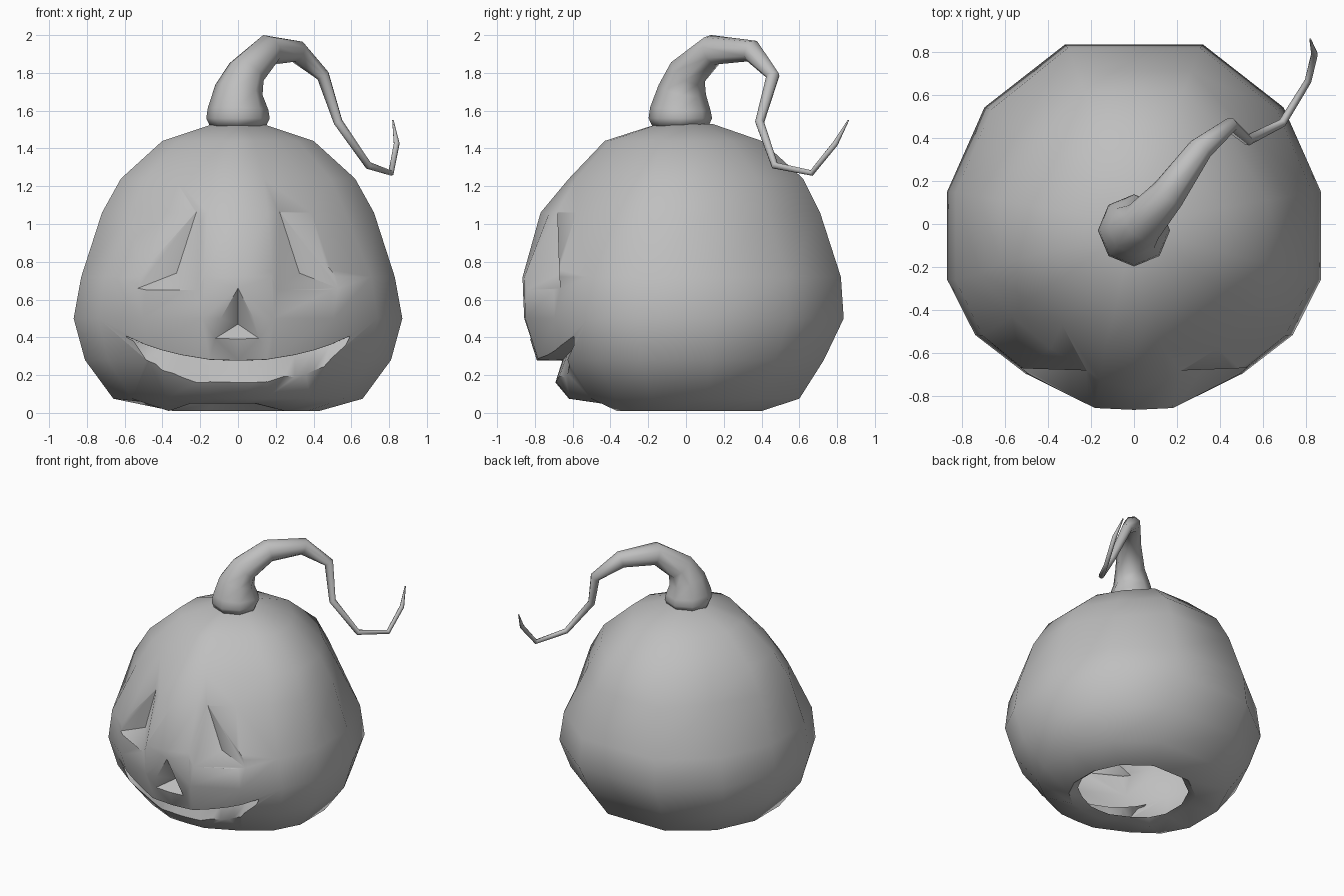
import bpy, bmesh, math
from mathutils import Vector
from mathutils.bvhtree import BVHTree

cube = bpy.data.objects.get("Cube")
if cube:
    bpy.data.objects.remove(cube)

grey = bpy.data.materials.new("plain_grey")
grey.use_nodes = True
GREY = (0.52, 0.52, 0.52, 1)
grey.diffuse_color = GREY
grey.node_tree.nodes["Principled BSDF"].inputs["Base Color"].default_value = GREY


def loft(bm, rings):
    """Skin closed rings of equal length and cap both ends."""
    rows = [[bm.verts.new(p) for p in ring] for ring in rings]
    n = len(rows[0])
    for a, b in zip(rows, rows[1:]):
        for i in range(n):
            j = (i + 1) % n
            bm.faces.new((a[i], a[j], b[j], b[i]))
    bm.faces.new(rows[0][::-1])
    bm.faces.new(rows[-1])
    bmesh.ops.recalc_face_normals(bm, faces=bm.faces)


def make_object(name, bm):
    mesh = bpy.data.meshes.new(name)
    bm.to_mesh(mesh)
    bm.free()
    mesh.materials.append(grey)
    obj = bpy.data.objects.new(name, mesh)
    bpy.context.collection.objects.link(obj)
    return obj


def smooth(bm, degrees):
    for f in bm.faces:
        f.smooth = True
    for e in bm.edges:
        e.smooth = e.calc_face_angle(0) < math.radians(degrees)


# Pumpkin body: one plan outline scaled by height
half = [(0.22, -0.99), (0.58, -0.81), (0.85, -0.6), (1, -0.3),
        (1, 0.18), (0.8, 0.65), (0.37, 1)]
outline = [(0, -1)] + half + [(-x, y) for x, y in reversed(half)]
# height, half width, front depth, back depth
profile = [(0.05, 0.38, 0.37, 0.35), (0.01, 0.43, 0.45, 0.4),
           (0.075, 0.66, 0.62, 0.6), (0.28, 0.81, 0.79, 0.73),
           (0.5, 0.87, 0.86, 0.835), (0.72, 0.83, 0.865, 0.82),
           (1.06, 0.72, 0.77, 0.71), (1.24, 0.62, 0.62, 0.62),
           (1.44, 0.4, 0.43, 0.4), (1.53, 0.13, 0.15, 0.14)]


def body_ring(z, w, front, back):
    """The plan is fuller at the waist and rounder near the top."""
    ring = []
    for x, y in outline:
        lift = 0.04 if z < 0.03 and (x < -0.9 or (-0.6 < x < 0.3 and y < 0)) else 0
        diagonal = 0.5 < abs(x) < 0.9
        scale = 0.93 if z > 1 and diagonal else 1
        if z > 1 and abs(x) == 0.22:
            y *= 0.95
        ring.append(Vector((x * w * scale, y * scale * (front if y < 0 else back),
                            z + lift)))
    return ring


bm = bmesh.new()
loft(bm, [body_ring(*p) for p in profile])
skin = BVHTree.FromBMesh(bm)
body = make_object("pumpkin_body", bm)


def on_skin(x, z):
    return skin.ray_cast(Vector((x, -2, z)), Vector((0, 1, 0)))[0]


# Carved eyes and nose: pyramids pointing inward
cut = bmesh.new()


def carve(tip, corners):
    tip = Vector(tip)
    outer = [tip + 2.2 * (on_skin(x, z) - tip) for x, z in corners]
    apex = cut.verts.new(tip)
    ring = [cut.verts.new(p) for p in outer]
    cut.faces.new(ring)
    for i in range(3):
        cut.faces.new((apex, ring[i], ring[i - 1]))


for s in (-1, 1):
    carve((s * 0.325, -0.66, 0.74),
          [(s * 0.22, 1.065), (s * 0.53, 0.66), (s * 0.21, 0.65)])
carve((0, -0.75, 0.47), [(0, 0.66), (-0.12, 0.395), (0.11, 0.395)])

# Carved grin: wedge sections from corner to corner
# x, upper lip, lower lip, depth
grin = [(0.59, 0.41, 0.4, 0.57), (0.49, 0.365, 0.285, 0.59),
        (0.4, 0.335, 0.225, 0.605), (0.3, 0.31, 0.19, 0.63),
        (0.15, 0.285, 0.165, 0.65)]
grin = [(-x, a, b, d) for x, a, b, d in grin] + [(0, 0.28, 0.16, 0.655)] + grin[::-1]
sections = []
for x, top, low, depth in grin:
    deep = Vector((x, -depth, top - 0.004))
    lip = deep + 2.5 * (on_skin(x, low) - deep)
    sections.append([deep, Vector((x, -1.1, top)), lip])
loft(cut, sections)
cutter = make_object("face_cutter", cut)
cutter.hide_render = True

mod = body.modifiers.new("carving", "BOOLEAN")
mod.operation = "DIFFERENCE"
mod.solver = "EXACT"
mod.object = cutter
bpy.context.view_layer.update()
carved = bpy.data.meshes.new_from_object(
    body.evaluated_get(bpy.context.evaluated_depsgraph_get()))
body.modifiers.clear()
body.data = carved
bpy.data.objects.remove(cutter)

# Open the bottom and keep the carved edges crisp
bm = bmesh.new()
bm.from_mesh(carved)
floor = [f for f in bm.faces
         if all(abs(v.co.z - 0.05) < 0.005 and v.co.xy.length < 0.42 for v in f.verts)
         and len(f.verts) > 4]
bmesh.ops.delete(bm, geom=floor, context="FACES")
smooth(bm, 48)
bm.to_mesh(carved)
bm.free()

# Curling stem: tapered eight-sided tube
path = [(0, -0.03, 1.52, 0.15), (0, -0.03, 1.56, 0.168),
        (0, -0.03, 1.61, 0.16), (0.005, -0.02, 1.71, 0.128),
        (0.045, 0.01, 1.805, 0.103), (0.16, 0.14, 1.922, 0.083),
        (0.31, 0.35, 1.915, 0.06), (0.45, 0.46, 1.785, 0.036),
        (0.53, 0.39, 1.54, 0.025), (0.69, 0.47, 1.31, 0.02),
        (0.81, 0.665, 1.27, 0.016), (0.84, 0.79, 1.425, 0.016),
        (0.82, 0.86, 1.55, 0.004)]
points = [Vector(p[:3]) for p in path]
rings = []
side = Vector((1, 0, 0))
for i, p in enumerate(points):
    before = (p - points[max(i - 1, 0)]).normalized()
    after = (points[min(i + 1, len(points) - 1)] - p).normalized()
    along = (before + after).normalized()
    side = (side - along * side.dot(along)).normalized()
    other = along.cross(side)
    rings.append([p + path[i][3] * (side * math.cos(k * math.pi / 4)
                                    + other * math.sin(k * math.pi / 4))
                  for k in range(8)])
bm = bmesh.new()
loft(bm, rings)
smooth(bm, 75)
make_object("curled_stem", bm)
